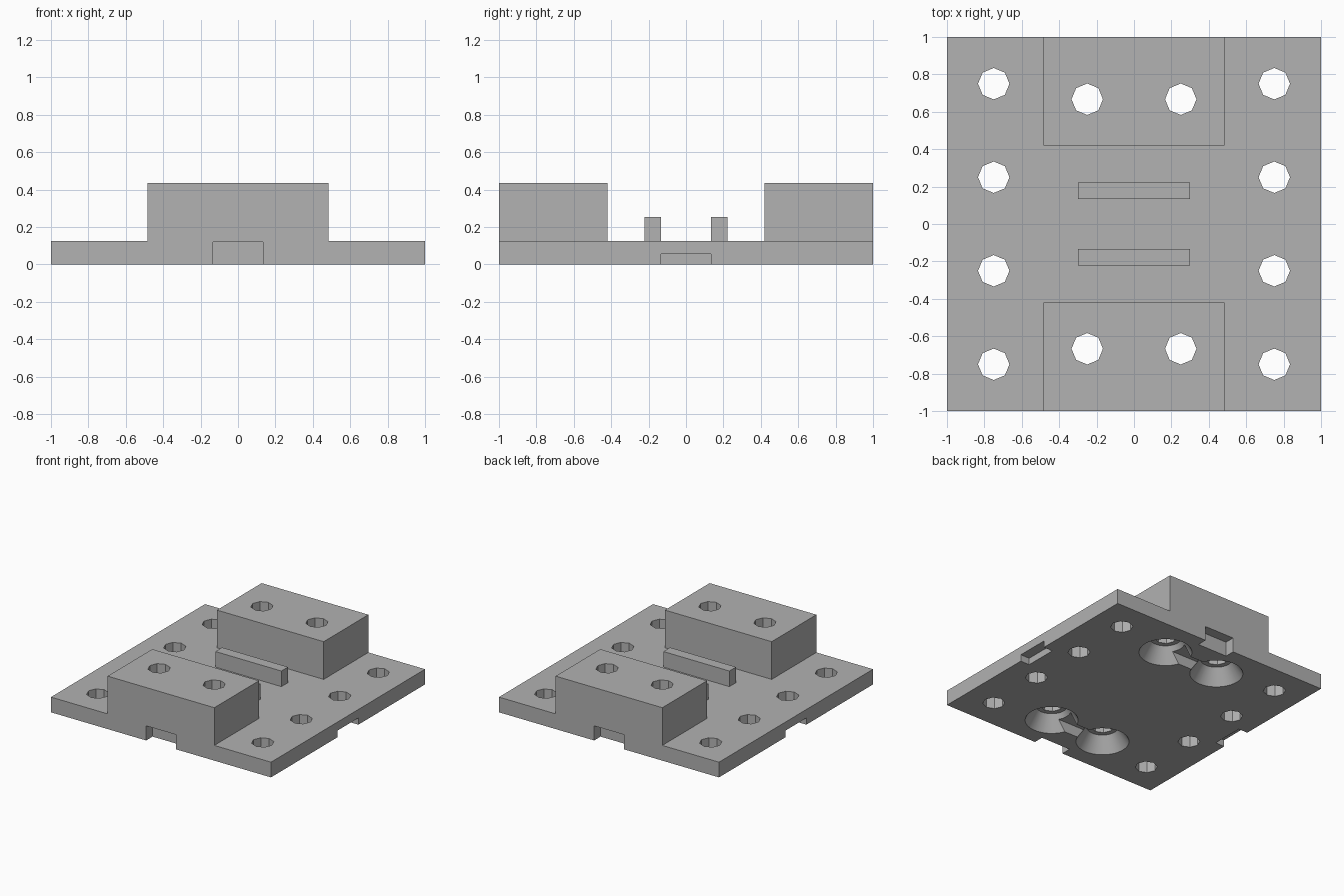
import bpy
import bmesh
from mathutils import Matrix, Vector

cube = bpy.data.objects.get("Cube")
if cube:
    bpy.data.objects.remove(cube, do_unlink=True)

grey = bpy.data.materials.new("plain grey")
grey.use_nodes = True
grey.diffuse_color = (0.445, 0.445, 0.445, 1)
grey.node_tree.nodes["Principled BSDF"].inputs["Base Color"].default_value = grey.diffuse_color


def add_object(name, bm):
    mesh = bpy.data.meshes.new(name)
    bm.to_mesh(mesh)
    bm.free()
    mesh.materials.append(grey)
    obj = bpy.data.objects.new(name, mesh)
    bpy.context.collection.objects.link(obj)
    return obj


def box(name, low, high):
    low, high = Vector(low), Vector(high)
    bm = bmesh.new()
    bmesh.ops.create_cube(bm, size=1, matrix=Matrix.Translation((low + high) / 2)
                          @ Matrix.Diagonal((high - low).to_4d()))
    return add_object(name, bm)


def cone(name, x, y, bottom, top, r_bottom, r_top, sides):
    bm = bmesh.new()
    bmesh.ops.create_cone(bm, cap_ends=True, segments=sides, radius1=r_bottom,
                          radius2=r_top, depth=top - bottom,
                          matrix=Matrix.Translation((x, y, (bottom + top) / 2)))
    return add_object(name, bm)


thickness = 0.125
plate = box("mounting_plate", (-1, -1, 0), (1, 1, thickness))
added, cutters = [], []

for s in (-1, 1):
    # Raised end blocks and the two thin ribs between them
    ys = sorted((s * 0.42, s))
    added.append(box("end_block", (-0.485, ys[0], 0.05), (0.485, ys[1], 0.435)))
    ys = sorted((s * 0.135, s * 0.222))
    added.append(box("rib", (-0.3, ys[0], 0.05), (0.3, ys[1], 0.253)))

    # Notches under each edge
    ys = sorted((s * 0.917, s * 1.1))
    cutters.append(box("end_notch", (-0.135, ys[0], -0.1), (0.135, ys[1], 0.12)))
    cutters.append(box("side_notch", (ys[0], -0.135, -0.1), (ys[1], 0.135, 0.055)))

    # Channel joining each pair of countersinks
    y = s * 0.667
    cutters.append(box("channel", (-0.25, y - 0.07, -0.1), (0.25, y + 0.07, 0.085)))

    for x in (-0.25, 0.25):
        # Tapered countersink below a bolt hole through the block
        cutters.append(cone("countersink", x, y, 0, 0.125, 0.2, 0.12, 48))
        cutters.append(cone("block_hole", x, y, -0.1, 0.6, 0.084, 0.084, 8))
    for y in (-0.75, -0.25, 0.25, 0.75):
        cutters.append(cone("plate_hole", s * 0.75, y, -0.1, 0.3, 0.084, 0.084, 8))

# Join the raised parts, then cut all openings
for operation, tools in (("UNION", added), ("DIFFERENCE", cutters)):
    for tool in tools:
        tool.hide_render = True
        mod = plate.modifiers.new(tool.name, "BOOLEAN")
        mod.operation = operation
        mod.solver = "EXACT"
        mod.object = tool

# Bake the result and discard the helpers
bpy.context.view_layer.update()
graph = bpy.context.evaluated_depsgraph_get()
result = bpy.data.meshes.new_from_object(plate.evaluated_get(graph))
plate.modifiers.clear()
plate.data = result
for tool in added + cutters:
    bpy.data.objects.remove(tool, do_unlink=True)

result.materials.clear()
result.materials.append(grey)
for face in result.polygons:
    face.material_index = 0

bpy.ops.object.select_all(action="DESELECT")
plate.select_set(True)
bpy.context.view_layer.objects.active = plate
bpy.ops.object.shade_smooth_by_angle(angle=0.5)
